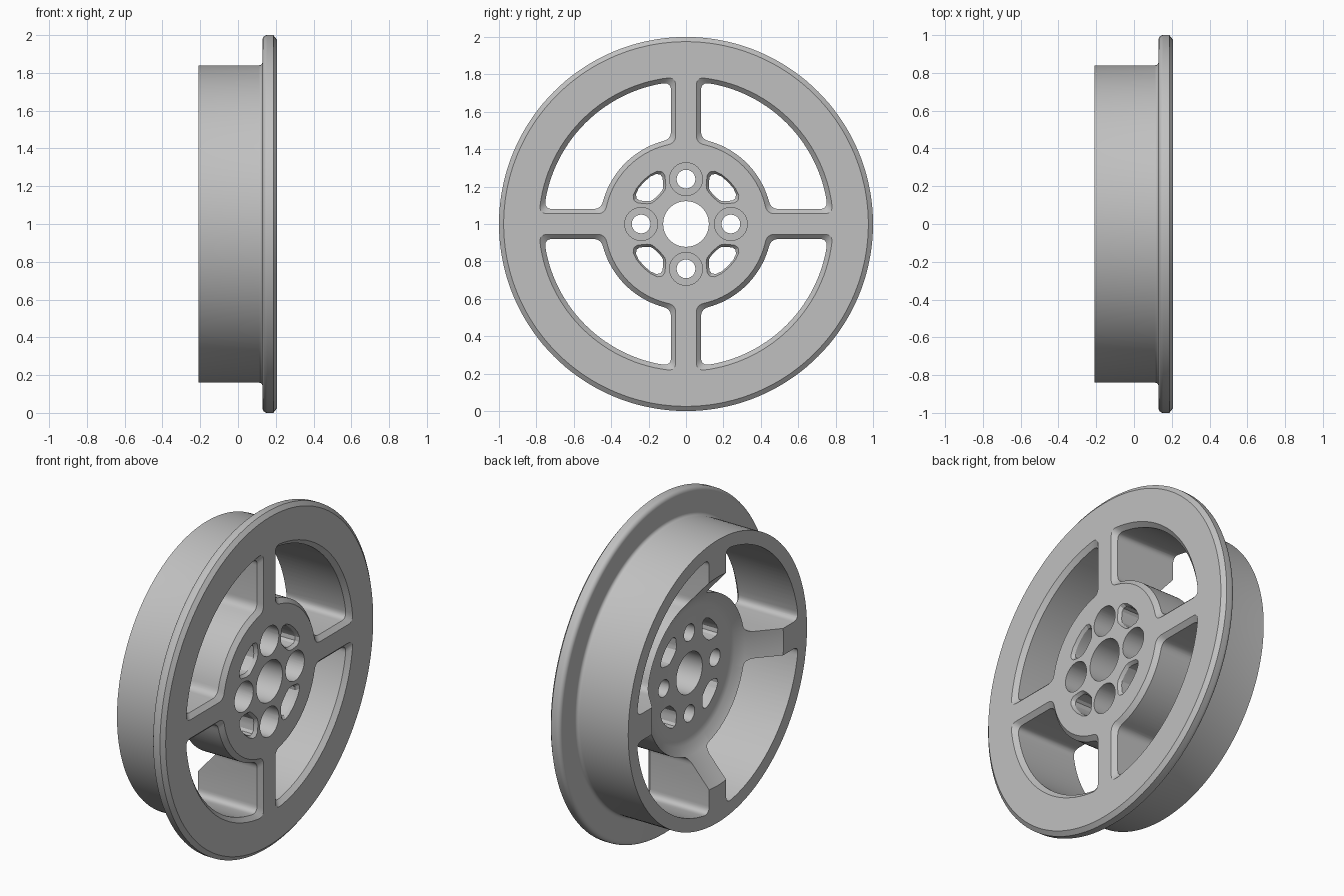
import bpy, bmesh
from math import sin, cos, asin, sqrt, pi, radians
from mathutils import Vector

if "Cube" in bpy.data.objects:
    bpy.data.objects.remove(bpy.data.objects["Cube"], do_unlink=True)

FRONT, BACK = 0.207, -0.208

metal = bpy.data.materials.new("grey_metal")
metal.use_nodes = True
colour = (0.53, 0.53, 0.53, 1)
metal.diffuse_color = colour
metal.node_tree.nodes["Principled BSDF"].inputs["Base Color"].default_value = colour


def make_object(name, bm):
    bmesh.ops.recalc_face_normals(bm, faces=bm.faces)
    mesh = bpy.data.meshes.new(name)
    bm.to_mesh(mesh)
    bm.free()
    mesh.materials.append(metal)
    obj = bpy.data.objects.new(name, mesh)
    bpy.context.collection.objects.link(obj)
    return obj


def lathe(bm, profile, steps):
    """Turn a closed (radius, x) profile around the x axis."""
    rings = []
    for i in range(steps):
        a = 2 * pi * i / steps
        rings.append([bm.verts.new((x, r * cos(a), r * sin(a))) for r, x in profile])
    n = len(profile)
    for i in range(steps):
        p, q = rings[i], rings[(i + 1) % steps]
        for j in range(n):
            k = (j + 1) % n
            bm.faces.new((p[j], p[k], q[k], q[j]))


def loft(bm, layers, turn):
    """Closed solid through (x, outline) layers, turned about the x axis."""
    c, s = cos(turn), sin(turn)
    rings = [[bm.verts.new((x, u * c - v * s, u * s + v * c)) for u, v in outline]
             for x, outline in layers]
    n = len(rings[0])
    for p, q in zip(rings, rings[1:]):
        for j in range(n):
            k = (j + 1) % n
            bm.faces.new((p[j], p[k], q[k], q[j]))
    bm.faces.new(rings[0])
    bm.faces.new(rings[-1])


def polar(r, a):
    return Vector((r * cos(a), r * sin(a)))


def curve(p, corner, q, steps=6):
    """Rounded corner from p to q."""
    return [p * (1 - t) ** 2 + corner * 2 * t * (1 - t) + q * t * t
            for t in (i / steps for i in range(steps + 1))]


def window_outline(off):
    """Quarter-ring opening between two spokes, grown by off."""
    w, inner, outer, c = 0.08 - off, 0.46 - off, 0.762 + off, 0.045
    ends = []
    for r, sign in ((outer, -1), (inner, 1)):
        a = asin(w / r)
        on_line = Vector((sqrt((r + sign * c) ** 2 - w * w), w))
        ends.append((r, a, a + c / r, on_line))
    (ro, ao, so, lo), (ri, ai, si, li) = ends
    flip = lambda p: Vector((p.y, p.x))
    low_out = curve(lo, polar(ro, ao), polar(ro, so))
    low_in = curve(polar(ri, si), polar(ri, ai), li)
    arc = lambda r, s, n: [polar(r, s + (pi / 2 - 2 * s) * i / n) for i in range(1, n)]
    return (low_out + arc(ro, so, 28) + [flip(p) for p in reversed(low_out)]
            + [flip(p) for p in reversed(low_in)] + arc(ri, si, 20)[::-1] + low_in)


def pocket_outline(scale):
    """Rounded pocket nestled between two bolt holes."""
    half = [(45, .325), (36, .325), (29, .32), (25, .305), (24, .285), (26, .255),
            (28, .235), (32, .215), (38, .208), (45, .205)]
    low = [polar(r, radians(a)) for a, r in half]
    pts = low + [Vector((p.y, p.x)) for p in reversed(low[1:-1])]
    mid = polar(0.27, pi / 4)
    return [mid + (p - mid) * scale for p in pts]


def circle(r, centre, steps=40):
    return [centre + polar(r, 2 * pi * i / steps) for i in range(steps)]


def fillet(r, x, radius, start, steps=6):
    return [(r + radius * cos(start + pi / 2 * i / steps),
             x + radius * sin(start + pi / 2 * i / steps)) for i in range(steps + 1)]


# Wheel body: bore, face, flange, barrel, rear cone and hub
profile = [(0.122, FRONT), (0.975, FRONT), (1.0, FRONT - 0.02)]
profile += fillet(0.975, 0.155, 0.025, 0)[:1]
profile += [(0.975 + 0.025 * cos(a), 0.155 - 0.025 * sin(a))
            for a in (pi / 12 * i for i in range(1, 7))]
profile += [(0.86 - 0.02 * sin(a), 0.11 + 0.02 * cos(a))
            for a in (pi / 12 * i for i in range(7))]
profile += [(0.84, BACK), (0.62, BACK), (0.46, -0.065), (0.41, -0.03),
            (0.375, -0.022), (0.122, -0.022)]
body = bmesh.new()
lathe(body, profile, 144)
wheel = make_object("wheel", body)

# Cutters: windows, pockets and counterbored bolt holes
cuts = bmesh.new()
for i in range(4):
    turn = i * pi / 2
    loft(cuts, [(-0.3, window_outline(0)), (FRONT - 0.025, window_outline(0)),
                (FRONT + 0.015, window_outline(0.04))], turn)
    loft(cuts, [(-0.3, pocket_outline(0.86)), (FRONT - 0.018, pocket_outline(0.86)),
                (FRONT + 0.01, pocket_outline(1.12))], turn)
    bolt = Vector((0.24, 0))
    loft(cuts, [(-0.3, circle(0.05, bolt)), (0.06, circle(0.05, bolt)),
                (0.06, circle(0.088, bolt)), (0.3, circle(0.088, bolt))], turn)
cutter = make_object("opening_cutter", cuts)
cutter.hide_render = True

mod = wheel.modifiers.new("openings", "BOOLEAN")
mod.operation = "DIFFERENCE"
mod.solver = "EXACT"
mod.object = cutter
bpy.context.view_layer.update()
bpy.ops.object.select_all(action="DESELECT")
wheel.select_set(True)
bpy.context.view_layer.objects.active = wheel
bpy.ops.object.modifier_apply(modifier=mod.name)
bpy.data.objects.remove(cutter, do_unlink=True)

# Stand on the ground with soft curves and crisp edges
wheel.location.z = 1.0
bpy.ops.object.shade_smooth_by_angle(angle=radians(25))
